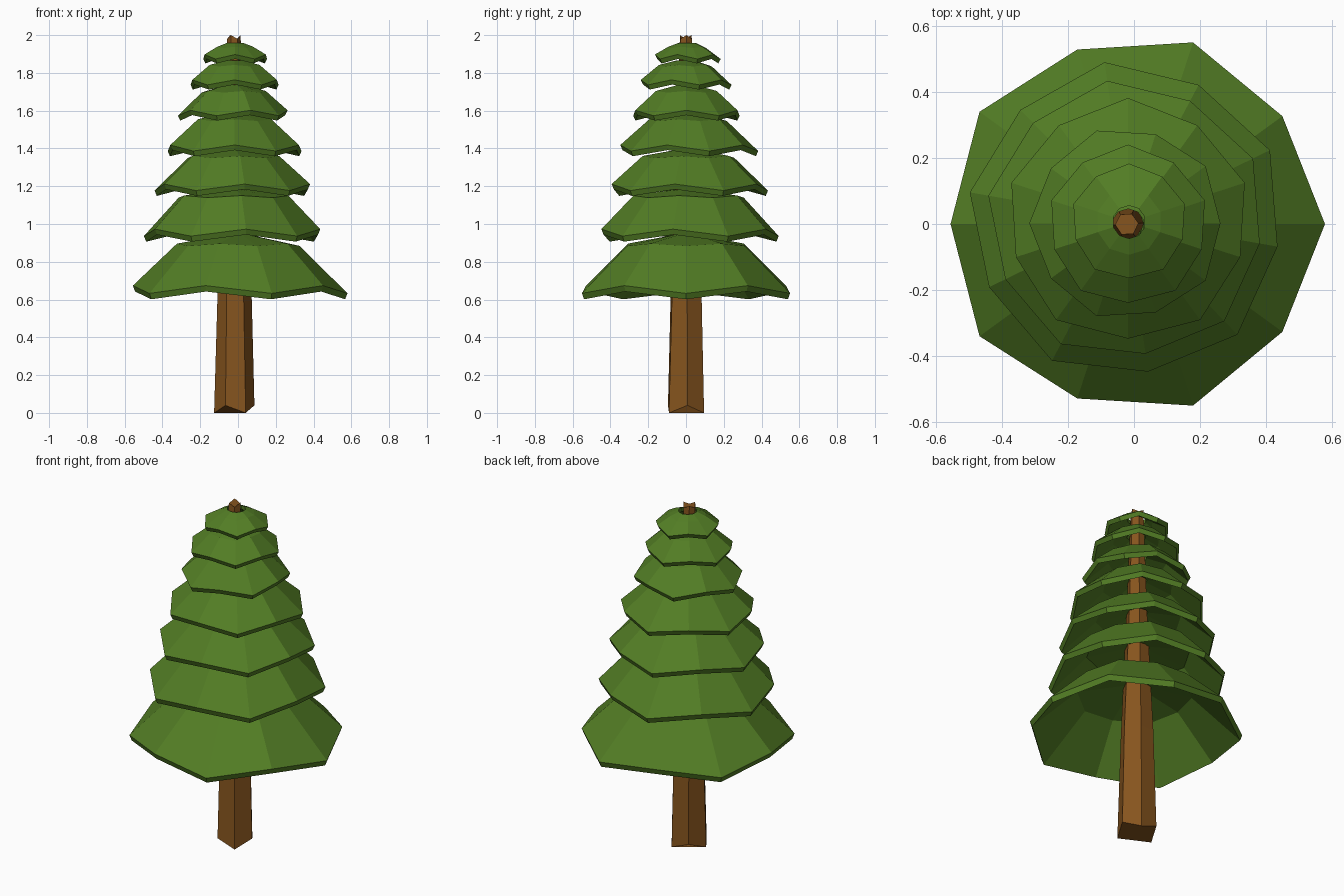
import bpy, bmesh, math, random

if "Cube" in bpy.data.objects:
    bpy.data.objects.remove(bpy.data.objects["Cube"])

random.seed(4)


def material(name, color):
    m = bpy.data.materials.new(name)
    m.diffuse_color = color
    m.use_nodes = True
    m.node_tree.nodes["Principled BSDF"].inputs["Base Color"].default_value = m.diffuse_color
    return m


green = material("needle_green", (0.085, 0.205, 0.018, 1))
brown = material("bark_brown", (0.24, 0.09, 0.013, 1))


def make_object(name, bm, mat):
    bmesh.ops.recalc_face_normals(bm, faces=bm.faces)
    mesh = bpy.data.meshes.new(name)
    bm.to_mesh(mesh)
    bm.free()
    mesh.materials.append(mat)
    obj = bpy.data.objects.new(name, mesh)
    bpy.context.collection.objects.link(obj)
    return obj


def bridge(bm, a, b):
    n = len(a)
    for i in range(n):
        j = (i + 1) % n
        bm.faces.new((a[i], a[j], b[j], b[i]))


def branch_tier(name, cx, cy, turn, rim_r, rim_z, mid_r, mid_z, top_z):
    """Hollow ten-sided skirt with a wavy rim and a thin lip."""
    sides = 10
    wave = 0.008 + 0.022 * rim_r
    lip = 0.02 + 0.02 * rim_r
    # (radius, height, wave strength) going over the roof and back underneath
    profile = [
        (rim_r, rim_z + lip, 1.0),
        (mid_r, mid_z, 0.3),
        (0.05, top_z, 0),
        (0.05, top_z - lip, 0),
        (mid_r - lip * 0.6, mid_z - lip, 0.3),
        (rim_r - 0.012, rim_z, 1.0),
    ]
    bm = bmesh.new()
    rings = []
    for r, z, w in profile:
        ring = []
        for k in range(sides):
            a = math.radians(turn + 36 * k)
            s = -1 if k % 2 == 0 else 1
            rr = r * (1 - 0.02 * s * w)
            ring.append(bm.verts.new((cx + rr * math.cos(a), cy + rr * math.sin(a),
                                      z + s * wave * w)))
        rings.append(ring)
    for i in range(len(rings)):
        bridge(bm, rings[i], rings[(i + 1) % len(rings)])
    make_object(name, bm, green)


# Branch tiers, bottom to top
tiers = [
    (0.0, 0.0, 0, 0.568, 0.622, 0.325, 0.890, 0.945),
    (-0.022, 0.012, 26, 0.474, 0.925, 0.295, 1.145, 1.185),
    (-0.022, 0.012, 26, 0.418, 1.166, 0.245, 1.355, 1.395),
    (-0.018, 0.010, 18, 0.365, 1.375, 0.205, 1.550, 1.590),
    (-0.022, 0.002, 36, 0.290, 1.562, 0.170, 1.700, 1.735),
    (-0.018, -0.004, 18, 0.240, 1.725, 0.140, 1.838, 1.865),
    (-0.015, 0.006, 18, 0.174, 1.862, 0.100, 1.935, 1.957),
]
for n, t in enumerate(tiers, 1):
    branch_tier(f"branch_tier_{n}", *t)

# Tapered six-sided trunk with an uneven foot
bm = bmesh.new()
rings = []
for cx, r, z, jitter in [(-0.02, 0.109, 0.02, 0.02), (-0.02, 0.09, 0.63, 0),
                         (-0.02, 0.06, 1.30, 0), (-0.022, 0.035, 1.99, 0.01)]:
    ring = []
    for k in range(6):
        a = math.radians(60 * k + 4)
        dz = jitter if k % 2 == 0 else -jitter
        rr = r * random.uniform(0.97, 1.03)
        ring.append(bm.verts.new((cx + rr * math.cos(a), rr * math.sin(a), z + dz)))
    rings.append(ring)
for lower, upper in zip(rings, rings[1:]):
    bridge(bm, lower, upper)
bm.faces.new(rings[0])
bm.faces.new(rings[-1])
make_object("trunk", bm, brown)
